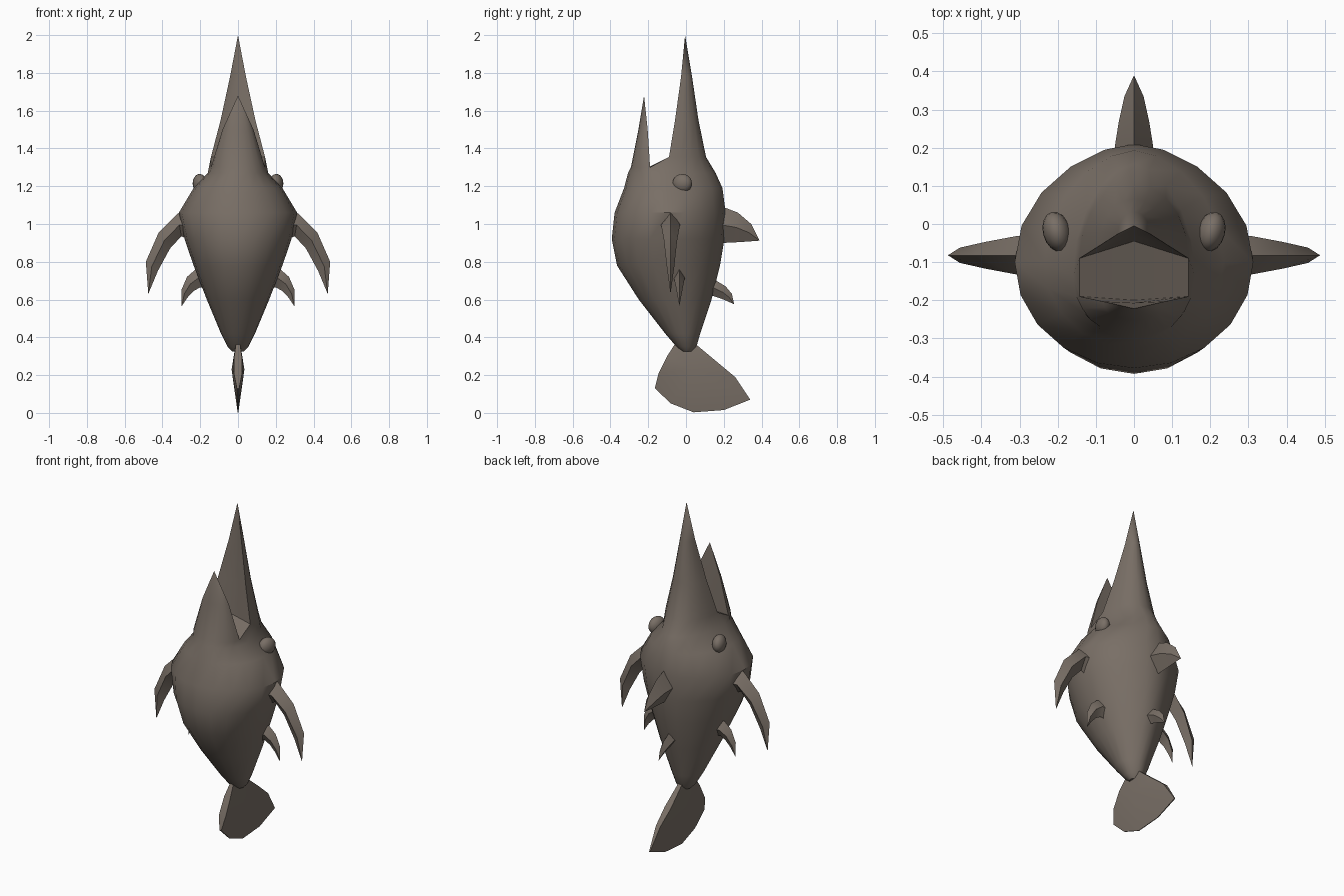
import bpy, bmesh, math

if "Cube" in bpy.data.objects:
    bpy.data.objects.remove(bpy.data.objects["Cube"])

skin = bpy.data.materials.new("grey_brown_skin")
skin.diffuse_color = (0.19, 0.158, 0.132, 1)
skin.use_nodes = True
skin.node_tree.nodes["Principled BSDF"].inputs["Base Color"].default_value = skin.diffuse_color


def finish(bm, name, angle=35):
    bmesh.ops.recalc_face_normals(bm, faces=bm.faces)
    me = bpy.data.meshes.new(name)
    bm.to_mesh(me)
    bm.free()
    ob = bpy.data.objects.new(name, me)
    bpy.context.collection.objects.link(ob)
    me.materials.append(skin)
    bpy.ops.object.select_all(action='DESELECT')
    ob.select_set(True)
    bpy.context.view_layer.objects.active = ob
    bpy.ops.object.shade_smooth_by_angle(angle=math.radians(angle))
    return ob


def bridge(bm, a, b, closed=True):
    n = len(a)
    for i in range(n if closed else n - 1):
        j = (i + 1) % n
        bm.faces.new((a[i], a[j], b[j], b[i]))


def fan(bm, ring, tip, closed=True):
    n = len(ring)
    for i in range(n if closed else n - 1):
        bm.faces.new((ring[i], ring[(i + 1) % n], tip))


# Body: rings of (z, half width, front y, widest y, back y)
N, H = 20, 10
body_rings = [
    (0.325, 0.030, -0.02, 0.005, 0.035), (0.35, 0.055, -0.05, 0.0, 0.055),
    (0.42, 0.090, -0.11, -0.015, 0.075), (0.60, 0.165, -0.25, -0.05, 0.135),
    (0.78, 0.235, -0.365, -0.085, 0.18), (0.92, 0.283, -0.393, -0.10, 0.203),
    (1.06, 0.313, -0.378, -0.10, 0.21), (1.19, 0.235, -0.328, -0.10, 0.193),
    (1.27, 0.160, -0.307, -0.135, 0.157)]
bm = bmesh.new()
rings = []
for z, w, yf, yc, yb in body_rings:
    ring = []
    for i in range(N):
        c, s = math.cos(2 * math.pi * i / N), math.sin(2 * math.pi * i / N)
        if s > 0:
            c = math.copysign(abs(c) ** 1.2, c)
        ring.append(bm.verts.new((w * c, yc + s * (yb - yc if s > 0 else yc - yf), z)))
    rings.append(ring)
for a, b in zip(rings, rings[1:]):
    bridge(bm, a, b)
bm.faces.new(rings[0])
top = rings[-1]


# Beak halves grow from the back and front arcs of the last body ring
def beak(start, sections, tip, sign):
    prev, prev_mid, first = start, None, None
    for z, w, edge, outer, inner in sections:
        arc = []
        for i in range(H + 1):
            t = math.pi * i / H
            arc.append(bm.verts.new((sign * w * math.cos(t),
                                     edge + (outer - edge) * math.sin(t), z)))
        mid = bm.verts.new((0, inner, z))
        bridge(bm, prev, arc, False)
        if prev_mid:
            bridge(bm, [prev[-1], prev_mid, prev[0]], [arc[-1], mid, arc[0]], False)
        else:
            first = (arc[0], mid, arc[-1])
        prev, prev_mid = arc, mid
    fan(bm, prev + [prev_mid], bm.verts.new(tip))
    return first


up = beak(top[:H + 1], [(1.355, 0.143, -0.09, 0.106, -0.045),
                        (1.55, 0.092, -0.058, 0.066, -0.03),
                        (1.78, 0.042, -0.026, 0.032, -0.012)], (0, -0.005, 2.0), 1)
low = beak(top[H:] + top[:1], [(1.30, 0.143, -0.19, -0.292, -0.20),
                               (1.50, 0.082, -0.203, -0.252, -0.207)], (0, -0.222, 1.68), -1)
# Mouth floor and corners
bm.faces.new((top[0], up[0], low[2]))
bm.faces.new((top[H], up[2], low[0]))
bm.faces.new((up[0], up[1], low[1], low[2]))
bm.faces.new((up[1], up[2], low[0], low[1]))
finish(bm, "body_with_beak", 40)


# Fins: diamond sections (top out, top z, bottom out, bottom z, half thickness)
def fin(name, sections, tip, place):
    bm = bmesh.new()
    prev = None
    for u1, z1, u2, z2, t in sections:
        um, zm = (u1 + u2) / 2, (z1 + z2) / 2
        ring = [bm.verts.new(place(*p)) for p in
                ((u1, z1, 0), (um, zm, t), (u2, z2, 0), (um, zm, -t))]
        if prev:
            bridge(bm, prev, ring)
        else:
            bm.faces.new(ring)
        prev = ring
    fan(bm, prev, bm.verts.new(place(tip[0], tip[1], 0)))
    finish(bm, name, 30)


for s, side in ((1, "right"), (-1, "left")):
    fin(side + "_large_fin",
        [(0.26, 1.08, 0.25, 0.91, 0.055), (0.32, 1.055, 0.30, 0.935, 0.05),
         (0.42, 0.955, 0.36, 0.87, 0.035), (0.488, 0.80, 0.425, 0.75, 0.02)],
        (0.475, 0.63), lambda u, z, t: (s * u, -0.082 + t, z))
    fin(side + "_small_fin",
        [(0.17, 0.78, 0.15, 0.65, 0.032), (0.23, 0.755, 0.20, 0.665, 0.028),
         (0.27, 0.72, 0.235, 0.645, 0.022), (0.30, 0.65, 0.268, 0.61, 0.012)],
        (0.298, 0.565), lambda u, z, t: (s * u, -0.035 + t, z))

    # Eyes: flattened balls tilted with the head
    bpy.ops.mesh.primitive_uv_sphere_add(segments=16, ring_count=10, radius=1,
                                         location=(s * 0.203, -0.02, 1.215),
                                         rotation=(0, 0, s * -0.25))
    eye = bpy.context.object
    eye.name = side + "_eye"
    eye.scale = (0.036, 0.053, 0.05)
    eye.data.materials.append(skin)
    bpy.ops.object.shade_smooth()

fin("upper_back_fin",
    [(0.15, 1.10, 0.15, 0.895, 0.055), (0.21, 1.085, 0.20, 0.90, 0.05),
     (0.275, 1.06, 0.26, 0.903, 0.04), (0.345, 1.0, 0.325, 0.907, 0.025)],
    (0.39, 0.912), lambda u, z, t: (t, u, z))
fin("lower_back_fin",
    [(0.10, 0.71, 0.09, 0.60, 0.032), (0.16, 0.70, 0.14, 0.62, 0.028),
     (0.21, 0.67, 0.18, 0.607, 0.022), (0.243, 0.63, 0.215, 0.593, 0.012)],
    (0.255, 0.575), lambda u, z, t: (t, u, z))

# Tail: lens-shaped fan, sharp along the bottom (y, z, half thickness)
outline = [(-0.055, 0.37, 0.01), (-0.10, 0.30, 0.02), (-0.145, 0.21, 0.022),
           (-0.165, 0.13, 0.006), (-0.08, 0.05, 0.003), (0.04, 0.003, 0.002),
           (0.20, 0.015, 0.002), (0.34, 0.07, 0.003), (0.26, 0.19, 0.014),
           (0.17, 0.265, 0.02), (0.05, 0.365, 0.012)]
bm = bmesh.new()
faces = []
for s in (1, -1):
    ring = [bm.verts.new((s * t, y, z)) for y, z, t in outline]
    fan(bm, ring, bm.verts.new((s * 0.034, 0.03, 0.23)))
    faces.append(ring)
bridge(bm, *faces)
finish(bm, "tail_fin", 30)
